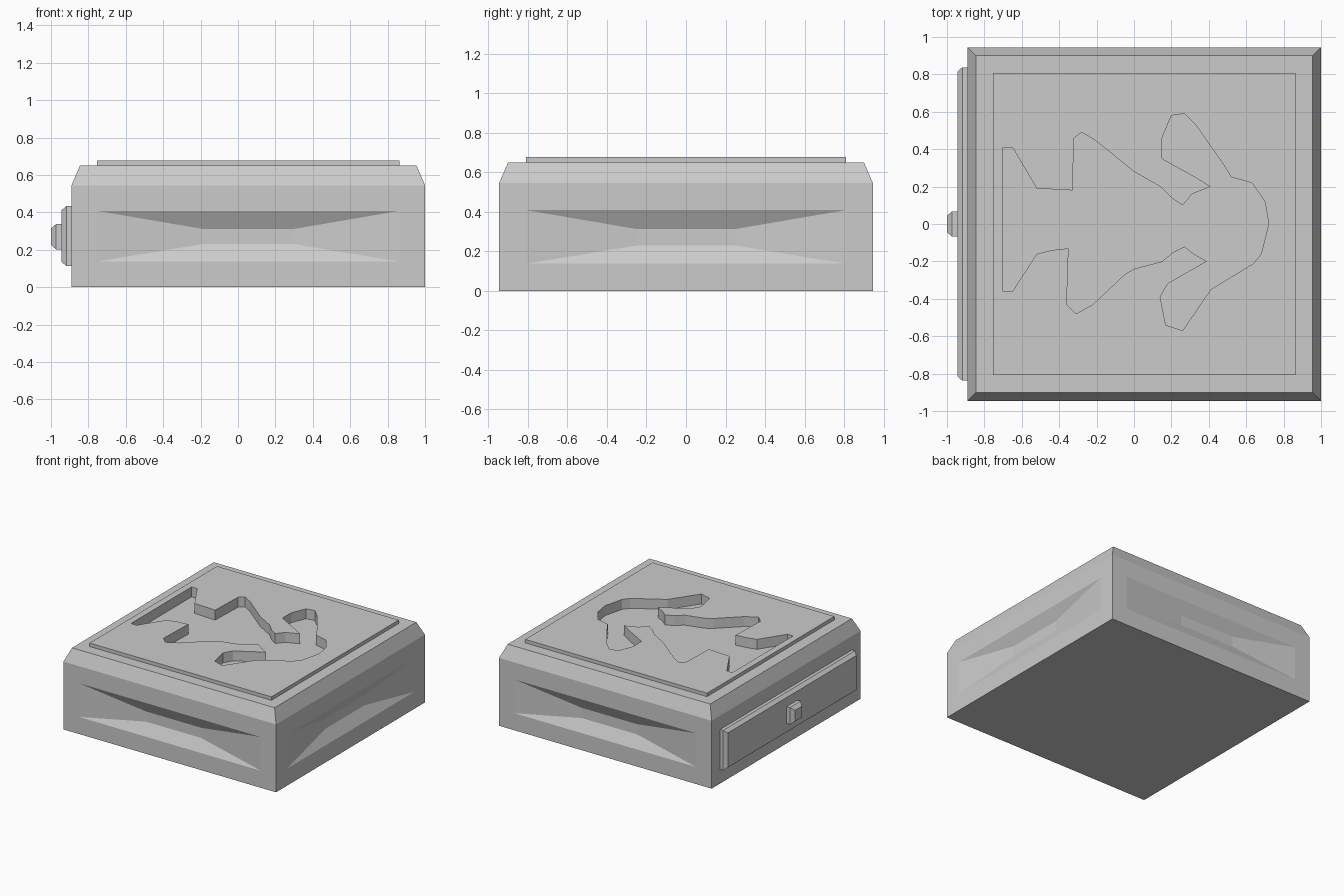
import bpy
import bmesh
from mathutils import Vector

cube = bpy.data.objects.get("Cube")
if cube:
    bpy.data.objects.remove(cube, do_unlink=True)

grey = bpy.data.materials.new("plain grey")
grey.use_nodes = True
grey.diffuse_color = (0.6, 0.6, 0.6, 1)
grey.node_tree.nodes["Principled BSDF"].inputs["Base Color"].default_value = grey.diffuse_color

MID = 0.055            # centre of the box along x
HALF = 0.945           # half width of the box
SHOULDER = 0.545       # height where the chamfer starts
TOP = 0.65


def finish(name, bm):
    """Weld a bmesh and turn it into a flat shaded grey object."""
    bmesh.ops.remove_doubles(bm, verts=bm.verts, dist=0.0005)
    bmesh.ops.recalc_face_normals(bm, faces=bm.faces)
    mesh = bpy.data.meshes.new(name)
    bm.to_mesh(mesh)
    bm.free()
    mesh.materials.append(grey)
    obj = bpy.data.objects.new(name, mesh)
    bpy.context.collection.objects.link(obj)
    return obj


def bridge(bm, rings, cap_start=False, cap_end=True):
    """Join successive closed rings of points with quads."""
    loops = [[bm.verts.new(p) for p in ring] for ring in rings]
    for a, b in zip(loops, loops[1:]):
        for i in range(len(a)):
            j = (i + 1) % len(a)
            bm.faces.new((a[i], a[j], b[j], b[i]))
    if cap_start:
        bm.faces.new(loops[0])
    if cap_end:
        bm.faces.new(loops[-1])


def rectangle(centre, u, v, half_u, low, high):
    """Four corners spanning u sideways and low to high along v."""
    return [centre + u * s * half_u + v * h
            for s, h in ((-1, low), (1, low), (1, high), (-1, high))]


X, Y, Z = Vector((1, 0, 0)), Vector((0, 1, 0)), Vector((0, 0, 1))
middle = X * MID

# Box body: sunken wedge panels on three walls, a plain wall for the drawer
bm = bmesh.new()
for normal, side in ((-Y, X), (Y, X), (X, Y), (-X, Y)):
    wall = middle + normal * HALF
    rings = [rectangle(wall, side, Z, HALF, 0, SHOULDER)]
    if normal != -X:
        rings.append(rectangle(wall, side, Z, 0.808, 0.137, 0.408))
        rings.append(rectangle(wall - normal * 0.05, side, Z, 0.247, 0.23, 0.312))
    bridge(bm, rings)
bridge(bm, [rectangle(middle + Z * SHOULDER, X, Y, HALF, -HALF, HALF),
            rectangle(middle + Z * TOP, X, Y, 0.9, -0.9, 0.9)])
bm.faces.new([bm.verts.new(p) for p in rectangle(middle, X, Y, HALF, -HALF, HALF)])
body = finish("box_body", bm)

# Thin raised plate on the lid
bm = bmesh.new()
bridge(bm, [rectangle(middle + Z * h, X, Y, 0.808, -0.808, 0.808) for h in (TOP, 0.678)],
       cap_start=True)
lid_plate = finish("lid_plate", bm)

# Engraved outline, in hundredths of a unit, carved through the plate
outline = [
    (-70, 41), (-65, 41), (-52, 19), (-33, 18), (-32, 46), (-28, 49), (-21, 45),
    (0, 28), (14, 20), (20, 14), (26, 10), (31, 16), (41, 20), (33, 25), (15, 35),
    (15, 46), (20, 58), (27, 59), (33, 53), (47, 33), (52, 25), (63, 22), (70, 12),
    (72, 0), (68, -16), (64, -21), (41, -35), (26, -57), (17, -54), (14, -39),
    (18, -32), (39, -20), (32, -16), (27, -12), (21, -15), (15, -20), (0, -24),
    (-5, -27), (-22, -43), (-31, -48), (-36, -43), (-35, -13), (-44, -14),
    (-52, -16), (-65, -36), (-70, -36)]
bm = bmesh.new()
bridge(bm, [[Vector((x / 100, y / 100, h)) for x, y in outline] for h in (0.598, 0.8)],
       cap_start=True)
cutter = finish("engraving_cutter", bm)
cutter.hide_render = True

for part in (body, lid_plate):
    carve = part.modifiers.new("engraving", 'BOOLEAN')
    carve.operation = 'DIFFERENCE'
    carve.solver = 'EXACT'
    carve.object = cutter
    bpy.context.view_layer.objects.active = part
    bpy.ops.object.modifier_apply(modifier=carve.name)
bpy.data.objects.remove(cutter, do_unlink=True)


def chamfered_block(name, back, shoulder, front, half, low, high, edge):
    """Block facing -x whose front rim is chamfered."""
    block = bmesh.new()
    bridge(block, [rectangle(X * back, Y, Z, half, low, high),
                   rectangle(X * shoulder, Y, Z, half, low, high),
                   rectangle(X * front, Y, Z, half - edge, low + edge, high - edge)],
           cap_start=True)
    return finish(name, block)


# Drawer front and its knob
chamfered_block("drawer_front", MID - HALF, -0.917, -0.943, 0.838, 0.113, 0.434, 0.022)
chamfered_block("drawer_knob", -0.943, -0.972, -1.0, 0.068, 0.202, 0.338, 0.024)
